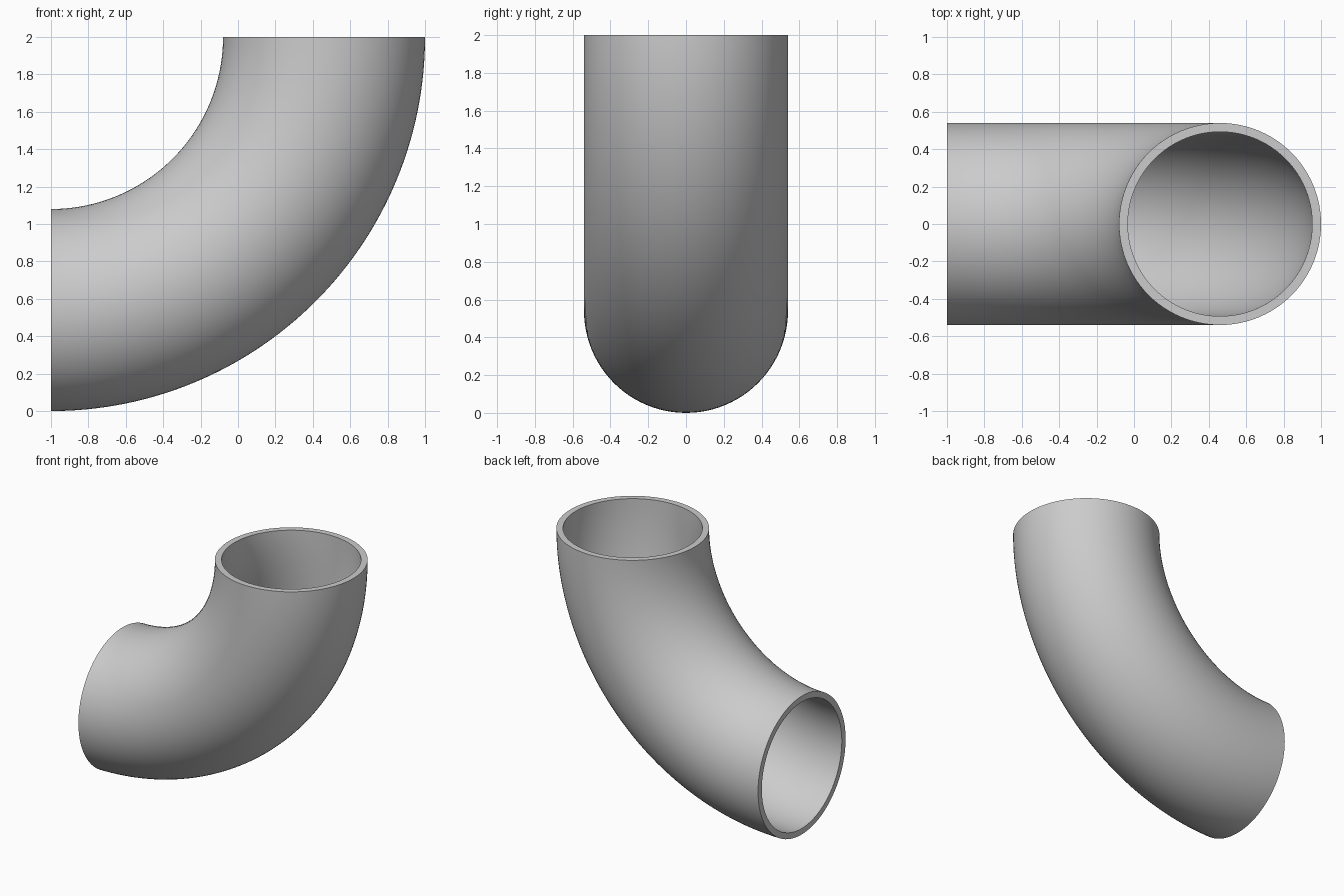
import bpy, bmesh, math

cube = bpy.data.objects.get("Cube")
if cube:
    bpy.data.objects.remove(cube, do_unlink=True)

BEND_X, BEND_Z = -1, 2
BEND_RADIUS = 1.46
OUTER, INNER = 0.54, 0.493
SIDES, STEPS = 96, 64

# Plain grey metal
grey = bpy.data.materials.new("grey_metal")
grey.use_nodes = True
colour = (0.6, 0.6, 0.6, 1)
grey.diffuse_color = colour
grey.node_tree.nodes["Principled BSDF"].inputs["Base Color"].default_value = colour

bm = bmesh.new()


def add_ring(radius, step):
    """Circle of vertices around the bent centre line."""
    bend = math.pi / 2 * step / STEPS
    ring = []
    for i in range(SIDES):
        turn = math.tau * i / SIDES
        reach = BEND_RADIUS + radius * math.cos(turn)
        ring.append(bm.verts.new((BEND_X + reach * math.cos(bend),
                                  radius * math.sin(turn),
                                  BEND_Z - reach * math.sin(bend))))
    return ring


# Rings run along the outer wall, back along the inner wall, and close on
# themselves, so the flat rims at both openings are included
rings = [add_ring(OUTER, s) for s in range(STEPS + 1)]
rings += [add_ring(INNER, s) for s in reversed(range(STEPS + 1))]
for k, ring in enumerate(rings):
    following = rings[(k + 1) % len(rings)]
    for i in range(SIDES):
        j = (i + 1) % SIDES
        bm.faces.new((ring[i], ring[j], following[j], following[i]))
bmesh.ops.recalc_face_normals(bm, faces=bm.faces[:])

mesh = bpy.data.meshes.new("pipe_elbow")
bm.to_mesh(mesh)
bm.free()
mesh.materials.append(grey)
elbow = bpy.data.objects.new("pipe_elbow", mesh)
bpy.context.collection.objects.link(elbow)

# Smooth pipe walls with crisp rims
bpy.ops.object.select_all(action="DESELECT")
elbow.select_set(True)
bpy.context.view_layer.objects.active = elbow
bpy.ops.object.shade_smooth_by_angle(angle=math.radians(30))
